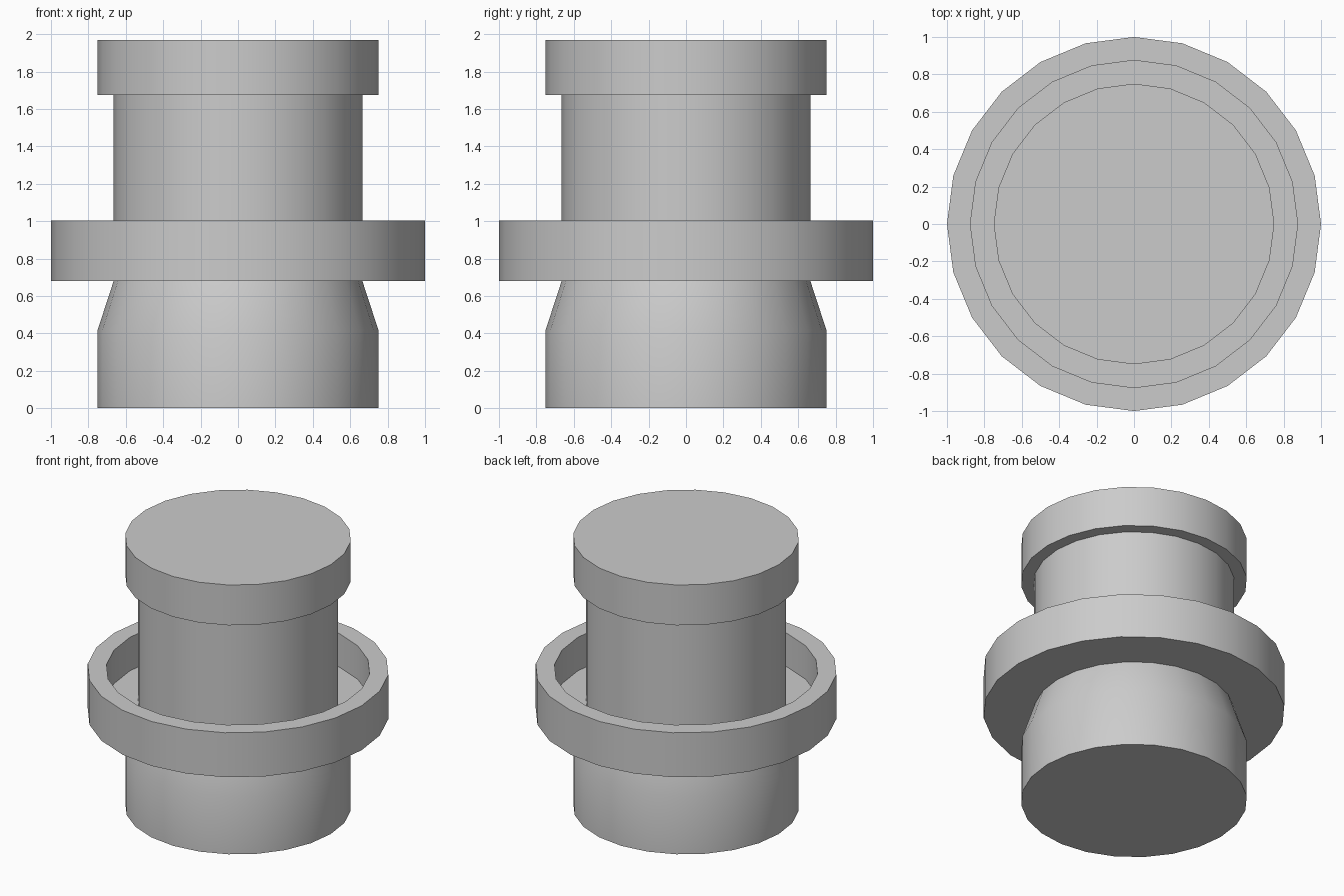
import bpy, bmesh, math

if "Cube" in bpy.data.objects:
    bpy.data.objects.remove(bpy.data.objects["Cube"])

SIDES = 24


def lathe(name, profile, closed=False):
    """Spin (radius, z) points round the z axis; open profiles get flat end caps."""
    bm = bmesh.new()
    rings = []
    for r, z in profile:
        rings.append([bm.verts.new((r * math.cos(2 * math.pi * i / SIDES),
                                    r * math.sin(2 * math.pi * i / SIDES), z))
                      for i in range(SIDES)])
    pairs = list(zip(rings, rings[1:]))
    if closed:
        pairs.append((rings[-1], rings[0]))
    for a, b in pairs:
        for i in range(SIDES):
            j = (i + 1) % SIDES
            bm.faces.new((a[i], a[j], b[j], b[i]))
    if not closed:
        bm.faces.new(rings[0][::-1])
        bm.faces.new(rings[-1])
    bmesh.ops.recalc_face_normals(bm, faces=bm.faces)
    mesh = bpy.data.meshes.new(name)
    bm.to_mesh(mesh)
    bm.free()
    obj = bpy.data.objects.new(name, mesh)
    bpy.context.collection.objects.link(obj)
    bpy.ops.object.select_all(action='DESELECT')
    obj.select_set(True)
    bpy.context.view_layer.objects.active = obj
    bpy.ops.object.shade_smooth_by_angle(angle=math.radians(30))
    return obj


# One continuous turned body: base, shoulder, cupped flange, neck and cap
lathe("turned_body", [
    (0.75, 0.0), (0.75, 0.42), (0.665, 0.68),      # base and tapered shoulder
    (1.0, 0.68), (1.0, 1.005),                     # flange outside
    (0.875, 1.005), (0.875, 0.76), (0.665, 0.76),  # flange recess
    (0.665, 1.52), (0.665, 1.675),                 # neck
    (0.75, 1.675), (0.75, 1.97),                   # cap
])
